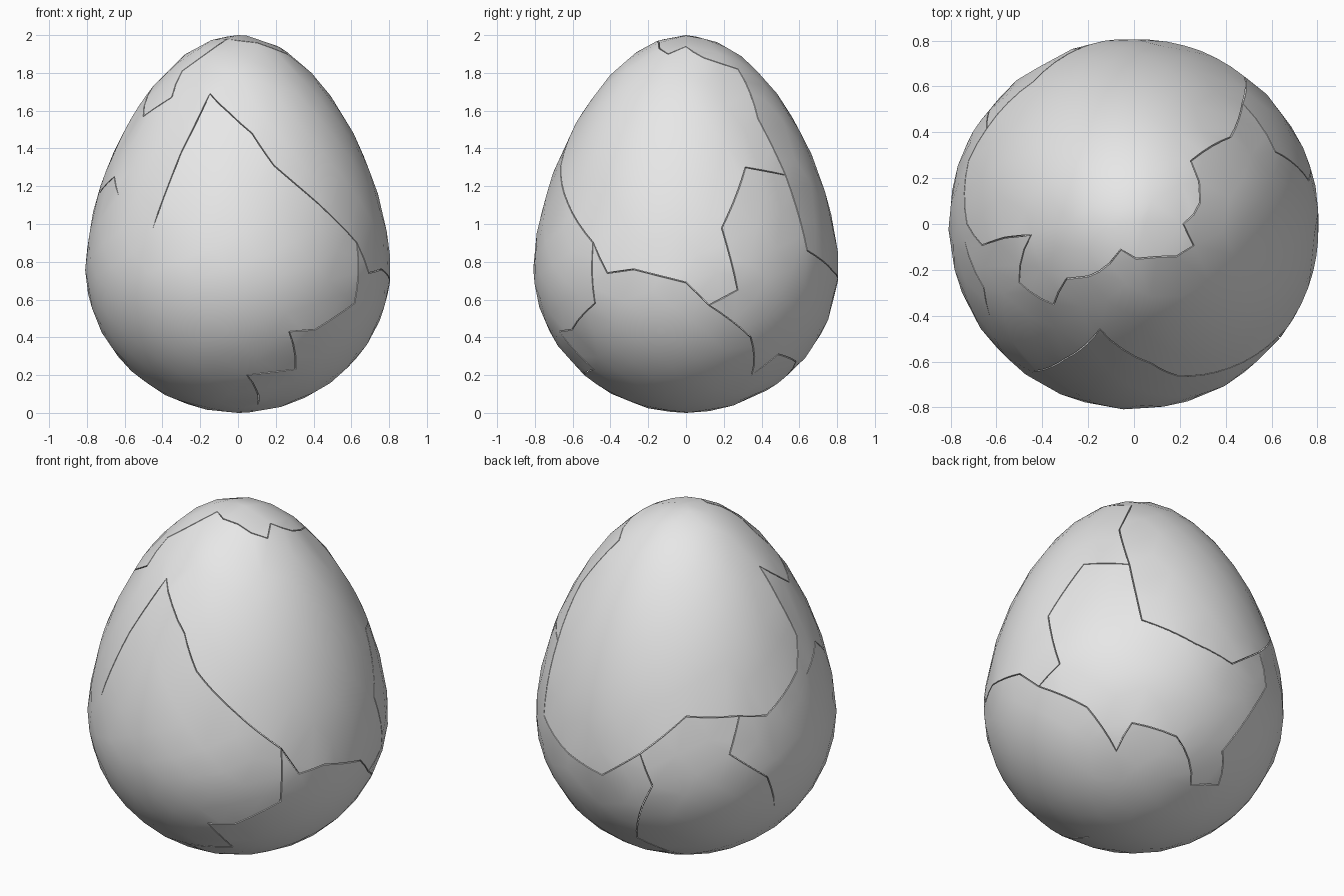
import bpy
import bmesh
import math
from mathutils import Vector

default_cube = bpy.data.objects.get("Cube")
if default_cube:
    bpy.data.objects.remove(default_cube, do_unlink=True)

WIDEST_Z, RADIUS, TOP = 0.78, 0.81, 2.0
FILL_COUNT, FILL_CLEARANCE, CRACK_STEP = 420, 0.09, 0.08
GAP, THICKNESS = 0.003, 0.02

# Crack paths: heading in degrees around the egg, height
cap_rim = [(53, .86), (48, 1.26), (42, 1.56), (48, 1.82), (18, 1.88), (0, 1.94),
           (-20, 1.9), (-55, 1.96), (-117, 1.98), (-131, 1.88), (-141, 1.81),
           (-135, 1.67), (-153, 1.57), (-174, 1.73), (-174, 1.56), (-172, 1.36),
           (180, 1.2), (159, 1.04), (147, 1.07), (125, 1.09), (107, .87),
           (91, .7), (74, .75), (53, .86)]
front_arch = [(-125, .98), (-117, 1.38), (-108, 1.69), (-95, 1.59), (-83, 1.48),
              (-74, 1.31), (-56, 1.11), (-38, .9)]
left_side = [(-38, .9), (-31, .74), (-20, .76), (0, .69), (9, .57), (20, .65),
             (14, .98), (27, 1.3), (48, 1.26)]
front_drop = [(-38, .9), (-38, .58), (-56, .44), (-68, .43), (-58, .23), (-85, .2),
              (-77, .12), (-67, .04)]
back_low = [(9, .57), (29, .4), (40, .2), (49, .31), (72, .27), (95, .12), (114, .17),
            (100, .28), (107, .54), (112, .69), (107, .87)]
back_right = [(147, 1.07), (142, .87), (158, .69), (165, .47)]
right_chip = [(-175, 1.15), (-157, 1.25), (-148, 1.15)]
cracks = [cap_rim, front_arch, left_side, front_drop, back_low, back_right, right_chip]


def egg_point(heading, z):
    """Point on the egg at a heading in degrees and a height."""
    h = (z - WIDEST_Z) / (TOP - WIDEST_Z if z > WIDEST_Z else WIDEST_Z)
    r = RADIUS * math.sqrt(max(0, 1 - h * h)) * (1 - .15 * max(h, 0) ** 1.2)
    a = math.radians(heading)
    return Vector((r * math.cos(a), r * math.sin(a), z))


def crack_points(path):
    """Evenly spaced points along a crack, following the egg."""
    points = [egg_point(*path[0])]
    for (a, z), (b, w) in zip(path, path[1:]):
        turn = (b - a + 180) % 360 - 180
        steps = max(1, round((egg_point(a, z) - egg_point(b, w)).length / CRACK_STEP))
        for i in range(1, steps + 1):
            f = i / steps
            points.append(egg_point(a + turn * f, z + (w - z) * f))
    return points


bm = bmesh.new()
vert_at = {}


def add_vert(point):
    key = tuple(round(c, 3) + 0.0 for c in point)
    if key not in vert_at:
        vert_at[key] = bm.verts.new(point)
    return vert_at[key]


# Crack vertices first, then an even scatter over the rest of the egg
chains = [[add_vert(p) for p in crack_points(path)] for path in cracks]
crack_spots = [v.co.copy() for v in bm.verts]
fill = [egg_point(0, 0), egg_point(0, TOP)]
for i in range(FILL_COUNT):
    h = 1 - 2 * (i + .5) / FILL_COUNT
    z = WIDEST_Z + h * (TOP - WIDEST_Z if h > 0 else WIDEST_Z)
    fill.append(egg_point(i * 137.508, z))
for p in fill:
    if all((p - s).length > FILL_CLEARANCE for s in crack_spots):
        add_vert(p)

# Skin the egg and open it along the cracks
bmesh.ops.convex_hull(bm, input=list(bm.verts))
bmesh.ops.recalc_face_normals(bm, faces=list(bm.faces))
seams = set()
for chain in chains:
    for a, b in zip(chain, chain[1:]):
        edge = bm.edges.get((a, b)) if a is not b else None
        if edge:
            seams.add(edge)
bmesh.ops.split_edges(bm, edges=list(seams))
shifts = []
for v in bm.verts:
    if v.is_boundary and v.link_faces:
        middle = sum((f.calc_center_median() for f in v.link_faces), Vector())
        shifts.append((v, (middle / len(v.link_faces) - v.co).normalized() * GAP))
for v, shift in shifts:
    v.co += shift

mesh = bpy.data.meshes.new("egg_shell")
bm.to_mesh(mesh)
bm.free()
egg = bpy.data.objects.new("egg_shell", mesh)
bpy.context.collection.objects.link(egg)

# Plain grey shell
grey = bpy.data.materials.new("shell_grey")
grey.use_nodes = True
colour = (0.8, 0.8, 0.8, 1)
grey.diffuse_color = colour
grey.node_tree.nodes["Principled BSDF"].inputs["Base Color"].default_value = colour
mesh.materials.append(grey)

# Shell thickness, inward
bpy.ops.object.select_all(action='DESELECT')
egg.select_set(True)
bpy.context.view_layer.objects.active = egg
shell = egg.modifiers.new("thickness", 'SOLIDIFY')
shell.thickness = THICKNESS
shell.offset = -1
bpy.ops.object.modifier_apply(modifier=shell.name)
bpy.ops.object.shade_smooth_by_angle(angle=math.radians(40))
